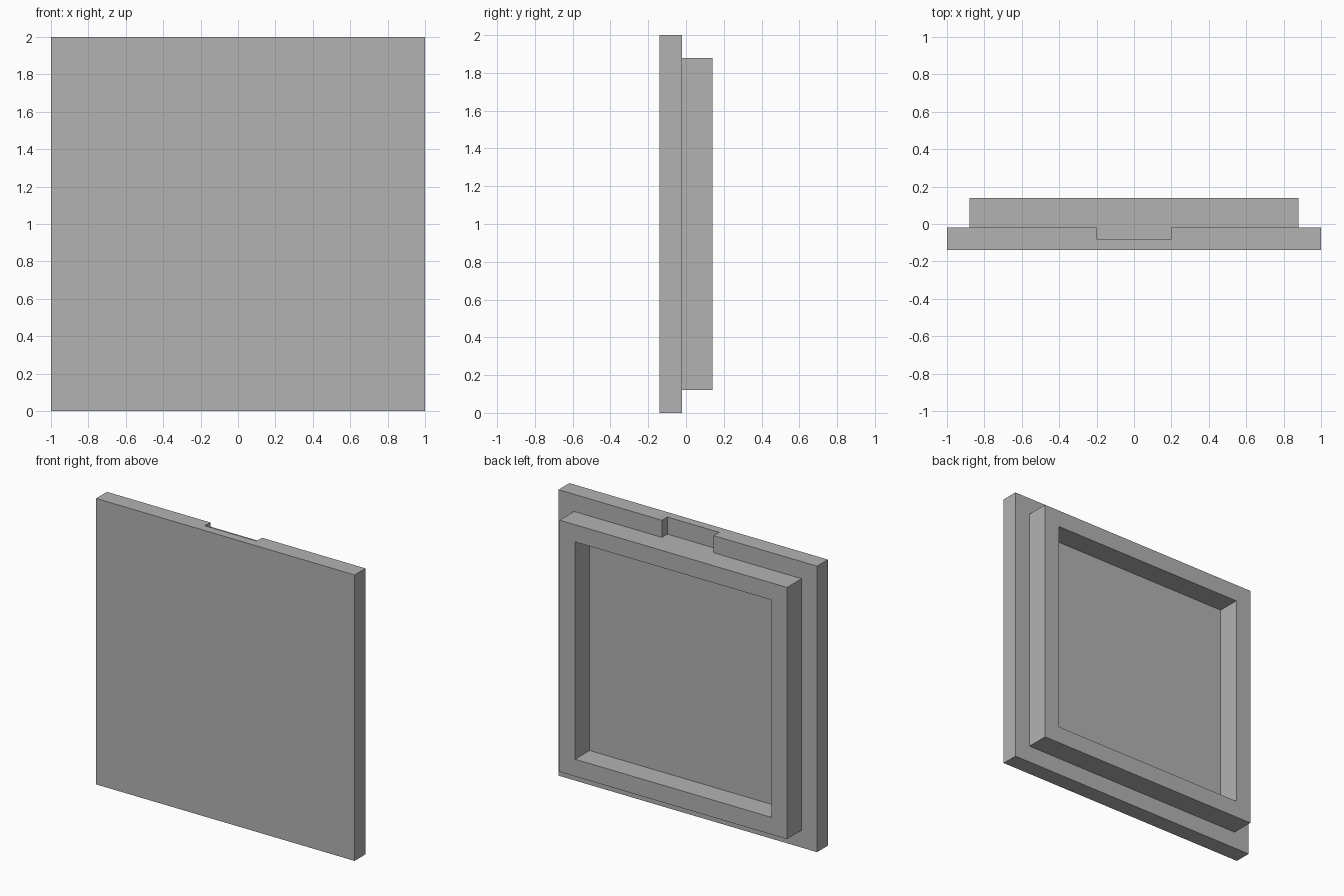
import bpy
import bmesh
from mathutils import Matrix, Vector

if "Cube" in bpy.data.objects:
    bpy.data.objects.remove(bpy.data.objects["Cube"], do_unlink=True)

RIM = 0.12      # ledge width, rim wall width
DEPTH = 0.16    # rim height behind the panel

grey = bpy.data.materials.new("plain grey")
grey.use_nodes = True
colour = (0.45, 0.45, 0.45, 1)
grey.diffuse_color = colour
grey.node_tree.nodes["Principled BSDF"].inputs["Base Color"].default_value = colour


def box(bm, low, high):
    low, high = Vector(low), Vector(high)
    matrix = Matrix.Translation((low + high) / 2) @ Matrix.Diagonal((high - low).to_4d())
    bmesh.ops.create_cube(bm, size=1, matrix=matrix)


def make_object(name, bm):
    bmesh.ops.recalc_face_normals(bm, faces=bm.faces)
    mesh = bpy.data.meshes.new(name)
    bm.to_mesh(mesh)
    bm.free()
    mesh.materials.append(grey)
    obj = bpy.data.objects.new(name, mesh)
    bpy.context.scene.collection.objects.link(obj)
    return obj


# Square front panel with a raised hollow rim on its back
bm = bmesh.new()
box(bm, (-1, -0.14, 0), (1, -0.02, 2))
back = max(bm.faces, key=lambda f: f.calc_center_median().y)
for offset in (DEPTH, -DEPTH):
    bmesh.ops.inset_region(bm, faces=[back], thickness=RIM, use_even_offset=True)
    made = bmesh.ops.extrude_discrete_faces(bm, faces=[back])
    back = made["faces"][0]
    bmesh.ops.translate(bm, verts=back.verts, vec=(0, offset, 0))
panel = make_object("lid_panel", bm)

# Finger notch in the top edge, open to the back
bm = bmesh.new()
box(bm, (-0.2, -0.08, 2 - RIM), (0.2, 0.02, 2.1))
cutter = make_object("notch_cutter", bm)
cutter.hide_render = True

notch = panel.modifiers.new("notch", "BOOLEAN")
notch.operation = "DIFFERENCE"
notch.solver = "EXACT"
notch.object = cutter
bpy.context.view_layer.objects.active = panel
bpy.ops.object.modifier_apply(modifier=notch.name)
bpy.data.objects.remove(cutter, do_unlink=True)
